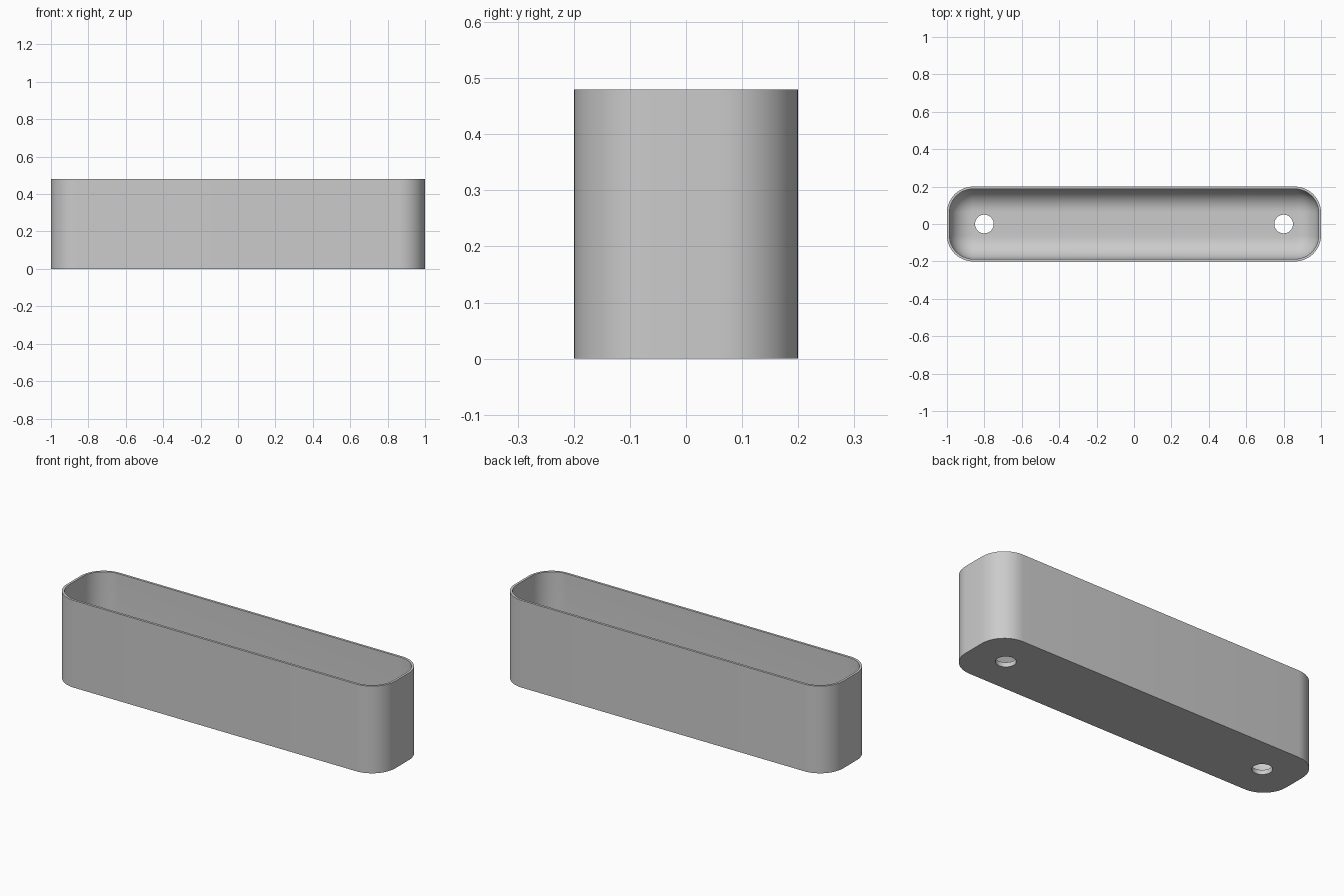
import bpy, bmesh
from math import sin, cos, pi

cube = bpy.data.objects.get("Cube")
if cube:
    bpy.data.objects.remove(cube, do_unlink=True)

HALF_X, HALF_Y, HEIGHT = 1.0, 0.2, 0.48
CORNER, WALL, FLOOR, FILLET = 0.14, 0.013, 0.025, 0.12
STEPS = 12

grey = bpy.data.materials.new("plain grey")
grey.use_nodes = True
color = (0.6, 0.6, 0.6, 1)
grey.diffuse_color = color
grey.node_tree.nodes["Principled BSDF"].inputs["Base Color"].default_value = color


def rounded_ring(bm, inset, z):
    """Rounded rectangle of vertices, moved inward by inset."""
    r = CORNER - inset
    ring = []
    for quarter, (sx, sy) in enumerate([(1, 1), (-1, 1), (-1, -1), (1, -1)]):
        for i in range(STEPS + 1):
            a = (quarter + i / STEPS) * pi / 2
            ring.append(bm.verts.new((sx * (HALF_X - CORNER) + r * cos(a),
                                      sy * (HALF_Y - CORNER) + r * sin(a), z)))
    return ring


# Trough: outer wall, rim, inner wall and rounded inner floor edge
profile = [(0, 0), (0, HEIGHT), (WALL, HEIGHT)]
for i in range(STEPS + 1):
    a = i / STEPS * pi / 2
    profile.append((WALL + FILLET * (1 - cos(a)), FLOOR + FILLET * (1 - sin(a))))

bm = bmesh.new()
rings = [rounded_ring(bm, inset, z) for inset, z in profile]
for low, high in zip(rings, rings[1:]):
    for i in range(len(low)):
        j = (i + 1) % len(low)
        bm.faces.new((low[i], low[j], high[j], high[i]))
bm.faces.new(rings[0][::-1])
bm.faces.new(rings[-1])
bmesh.ops.recalc_face_normals(bm, faces=bm.faces)
mesh = bpy.data.meshes.new("planter_trough")
bm.to_mesh(mesh)
bm.free()
mesh.materials.append(grey)
trough = bpy.data.objects.new("planter_trough", mesh)
bpy.context.collection.objects.link(trough)

# Drain holes through the floor
for side in (-1, 1):
    bpy.ops.mesh.primitive_cylinder_add(vertices=48, radius=0.05, depth=0.2,
                                        location=(side * 0.8, 0, 0))
    cutter = bpy.context.object
    cutter.name = "drain_hole_cutter"
    cutter.hide_render = True
    cutter.data.materials.append(grey)
    cut = trough.modifiers.new("drain_hole", 'BOOLEAN')
    cut.operation = 'DIFFERENCE'
    cut.solver = 'EXACT'
    cut.object = cutter
    bpy.context.view_layer.objects.active = trough
    bpy.ops.object.modifier_apply(modifier=cut.name)
    bpy.data.objects.remove(cutter, do_unlink=True)

# Smooth curves, crisp rim and base edges
bpy.ops.object.select_all(action='DESELECT')
trough.select_set(True)
bpy.context.view_layer.objects.active = trough
bpy.ops.object.shade_smooth_by_angle(angle=pi / 6)
